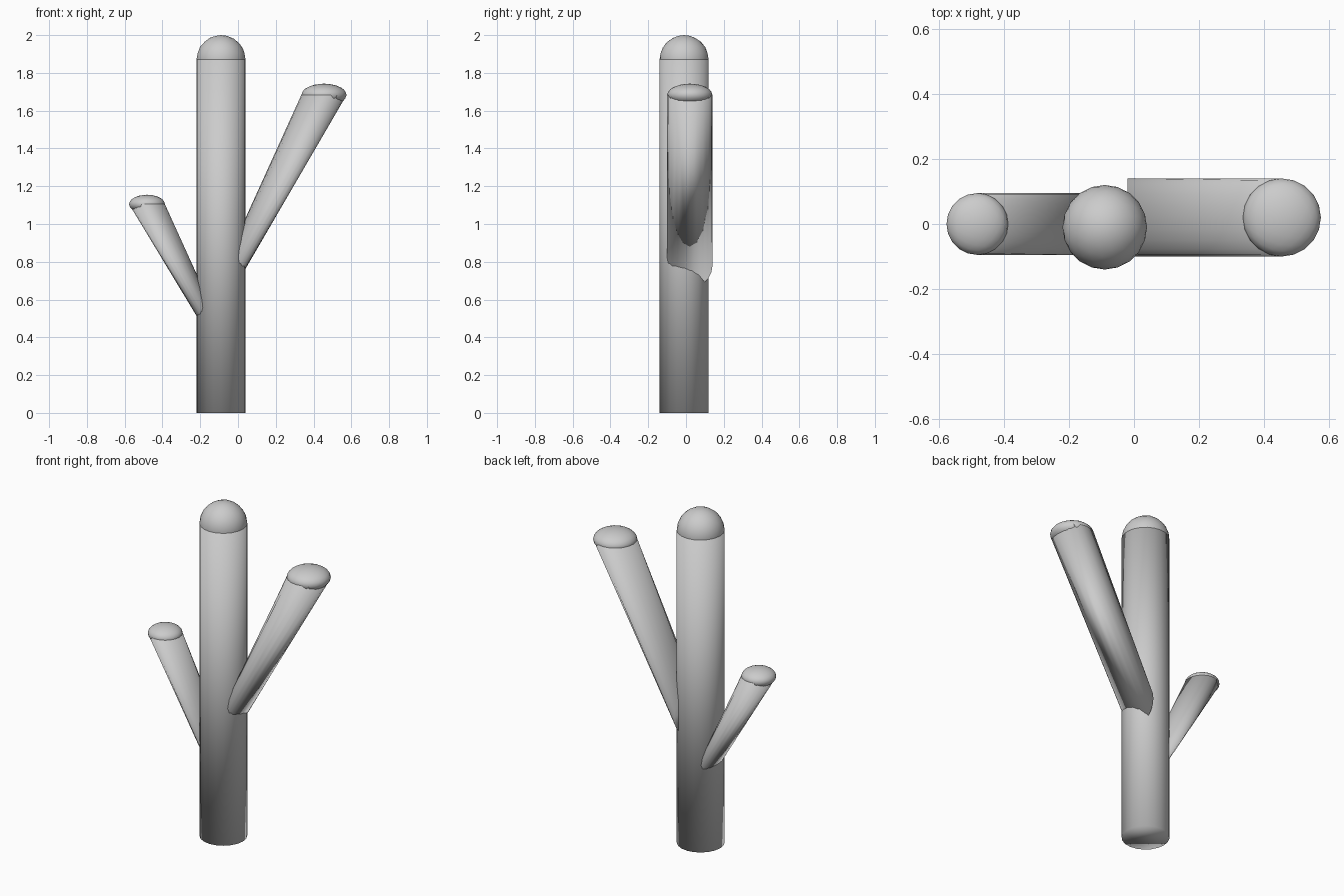
import bpy, bmesh, math
from mathutils import Vector

if "Cube" in bpy.data.objects:
    bpy.data.objects.remove(bpy.data.objects["Cube"])


def finish(bm, name):
    bmesh.ops.recalc_face_normals(bm, faces=bm.faces)
    for f in bm.faces:
        f.smooth = True
    me = bpy.data.meshes.new(name)
    bm.to_mesh(me)
    bm.free()
    ob = bpy.data.objects.new(name, me)
    bpy.context.collection.objects.link(ob)
    return ob


def ring(bm, center, u, v, r, n=20):
    c, u, v = Vector(center), Vector(u), Vector(v)
    return [bm.verts.new(c + r * (math.cos(a) * u + math.sin(a) * v))
            for a in (2 * math.pi * i / n for i in range(n))]


def tube(name, base, base_axis, top, r):
    """Closed tube from a ring spanned by y and base_axis up to a flat ring."""
    bm = bmesh.new()
    n = 20
    lo = ring(bm, base, base_axis, (0, 1, 0), r, n)
    hi = ring(bm, top, (1, 0, 0), (0, 1, 0), r, n)
    for i in range(n):
        j = (i + 1) % n
        bm.faces.new((lo[i], lo[j], hi[j], hi[i]))
    bm.faces.new(lo)
    bm.faces.new(hi)
    return finish(bm, name)


def cap(name, center, r, height):
    """Rounded tip, squashed vertically."""
    bm = bmesh.new()
    bmesh.ops.create_icosphere(bm, subdivisions=3, radius=1)
    bmesh.ops.scale(bm, vec=(r, r, height), verts=bm.verts)
    bmesh.ops.translate(bm, vec=center, verts=bm.verts)
    return finish(bm, name)


# name, base centre, base ring axis, top centre, radius, cap height
parts = [
    # upright trunk
    ("trunk", (-0.09, -0.01, 0), (1, 0, 0), (-0.09, -0.01, 1.87), 0.13, 0.13),
    # arms: vertical ring inside the trunk, twisting to a horizontal top ring
    ("right_arm", (-0.02, 0.02, 0.78), (0, 0, -1), (0.455, 0.02, 1.683), 0.12, 0.06),
    ("left_arm", (-0.16, 0, 0.51), (0, 0, 1), (-0.482, 0, 1.105), 0.095, 0.05),
]
for name, base, axis, top, r, h in parts:
    tube(name, base, axis, top, r)
    cap(name + "_tip", top, r, h)
